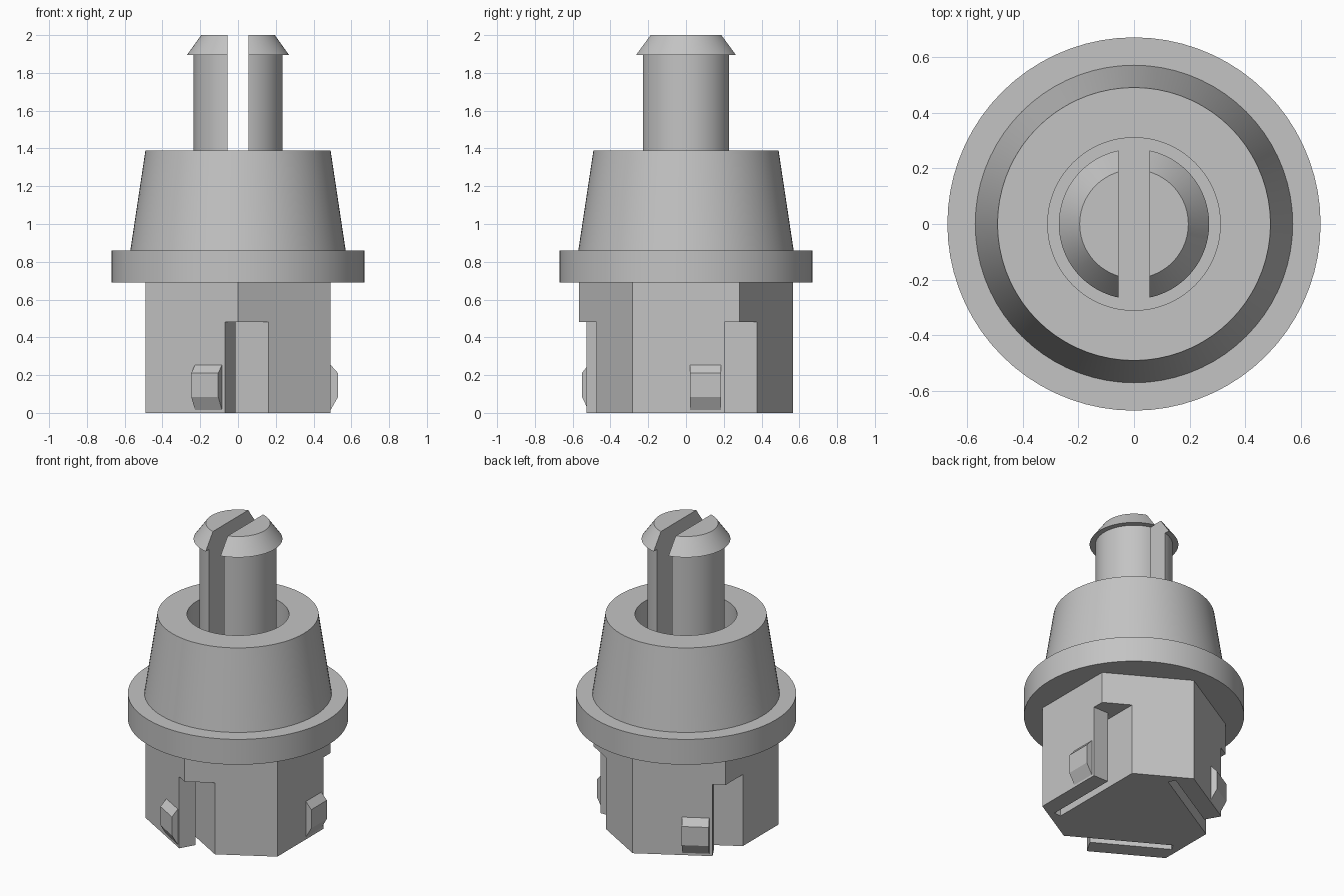
import bpy, bmesh, math
from mathutils import Matrix, Vector

cube = bpy.data.objects.get("Cube")
if cube:
    bpy.data.objects.remove(cube, do_unlink=True)

GREY = (0.55, 0.55, 0.55, 1.0)
grey = bpy.data.materials.new("plain_grey")
grey.use_nodes = True
grey.diffuse_color = GREY
grey.node_tree.nodes["Principled BSDF"].inputs["Base Color"].default_value = GREY


def make(name, bm):
    bmesh.ops.recalc_face_normals(bm, faces=bm.faces)
    mesh = bpy.data.meshes.new(name)
    bm.to_mesh(mesh)
    bm.free()
    mesh.materials.append(grey)
    obj = bpy.data.objects.new(name, mesh)
    bpy.context.collection.objects.link(obj)
    return obj


def extrude(name, points, direction):
    """Closed outline pushed along a direction."""
    bm = bmesh.new()
    face = bm.faces.new([bm.verts.new(p) for p in points])
    out = bmesh.ops.extrude_face_region(bm, geom=[face], use_keep_orig=True)
    moved = [v for v in out["geom"] if isinstance(v, bmesh.types.BMVert)]
    bmesh.ops.translate(bm, verts=moved, vec=direction)
    return make(name, bm)


def lathe(name, profile, steps=72):
    """Turn an (r, z) profile about the z axis."""
    bm = bmesh.new()
    verts = [bm.verts.new((r, 0, z)) for r, z in profile]
    edges = [bm.edges.new(pair) for pair in zip(verts, verts[1:])]
    bmesh.ops.spin(bm, geom=verts + edges, cent=(0, 0, 0), axis=(0, 0, 1),
                   angle=math.tau, steps=steps)
    bmesh.ops.remove_doubles(bm, verts=bm.verts, dist=1e-4)
    return make(name, bm)


def activate(obj):
    bpy.ops.object.select_all(action="DESELECT")
    obj.select_set(True)
    bpy.context.view_layer.objects.active = obj


def cut(obj, cutter):
    cutter.hide_render = True
    mod = obj.modifiers.new("cut", "BOOLEAN")
    mod.operation = "DIFFERENCE"
    mod.solver = "EXACT"
    mod.object = cutter
    activate(obj)
    bpy.ops.object.modifier_apply(modifier=mod.name)
    bpy.data.objects.remove(cutter, do_unlink=True)


def smooth(obj):
    activate(obj)
    bpy.ops.object.shade_smooth_by_angle(angle=math.radians(25))


# Flange and tapered collar with an open bore
BORE_FLOOR = 0.86
collar = lathe("flanged_collar", [(0, 0.69), (0.67, 0.69), (0.67, 0.86), (0.57, 0.86),
                                  (0.49, 1.39), (0.31, 1.39), (0.31, BORE_FLOOR),
                                  (0, BORE_FLOOR)])
smooth(collar)

# Barbed pin, split down the middle
pin = lathe("split_pin", [(0, 0.8), (0.235, 0.8), (0.235, 1.895), (0.27, 1.895),
                          (0.195, 2.0), (0, 2.0)])
slot = [(x, y, BORE_FLOOR) for x, y in ((-0.055, -0.5), (0.055, -0.5),
                                        (0.055, 0.5), (-0.055, 0.5))]
cut(pin, extrude("pin_slot", slot, (0, 0, 2)))
smooth(pin)

# Hexagonal base with three spring arms, each freed by a slit and a corner notch
hexagon = [(0.566 * math.cos(a), 0.566 * math.sin(a), 0)
           for a in (math.radians(30 + 60 * i) for i in range(6))]
base = extrude("hexagonal_base", hexagon, (0, 0, 0.72))
NOTCH = [(0.33, -0.30), (0.38, -0.30), (0.38, 0.205), (0.7, 0.205), (0.7, 0.5), (0.33, 0.5)]
# Catch outline in (x, z), wedge-shaped above and below
CATCH = [(0.47, 0.015), (0.49, 0.015), (0.53, 0.085), (0.53, 0.21), (0.49, 0.255), (0.47, 0.255)]
for i in range(3):
    turn = Matrix.Rotation(math.tau * i / 3, 3, "Z")
    outline = [turn @ Vector((x, y, -0.2)) for x, y in NOTCH]
    cut(base, extrude("arm_notch", outline, (0, 0, 0.68)))
    side = [turn @ Vector((x, 0.02, z)) for x, z in CATCH]
    extrude(f"catch_{i + 1}", side, turn @ Vector((0, 0.165, 0)))
